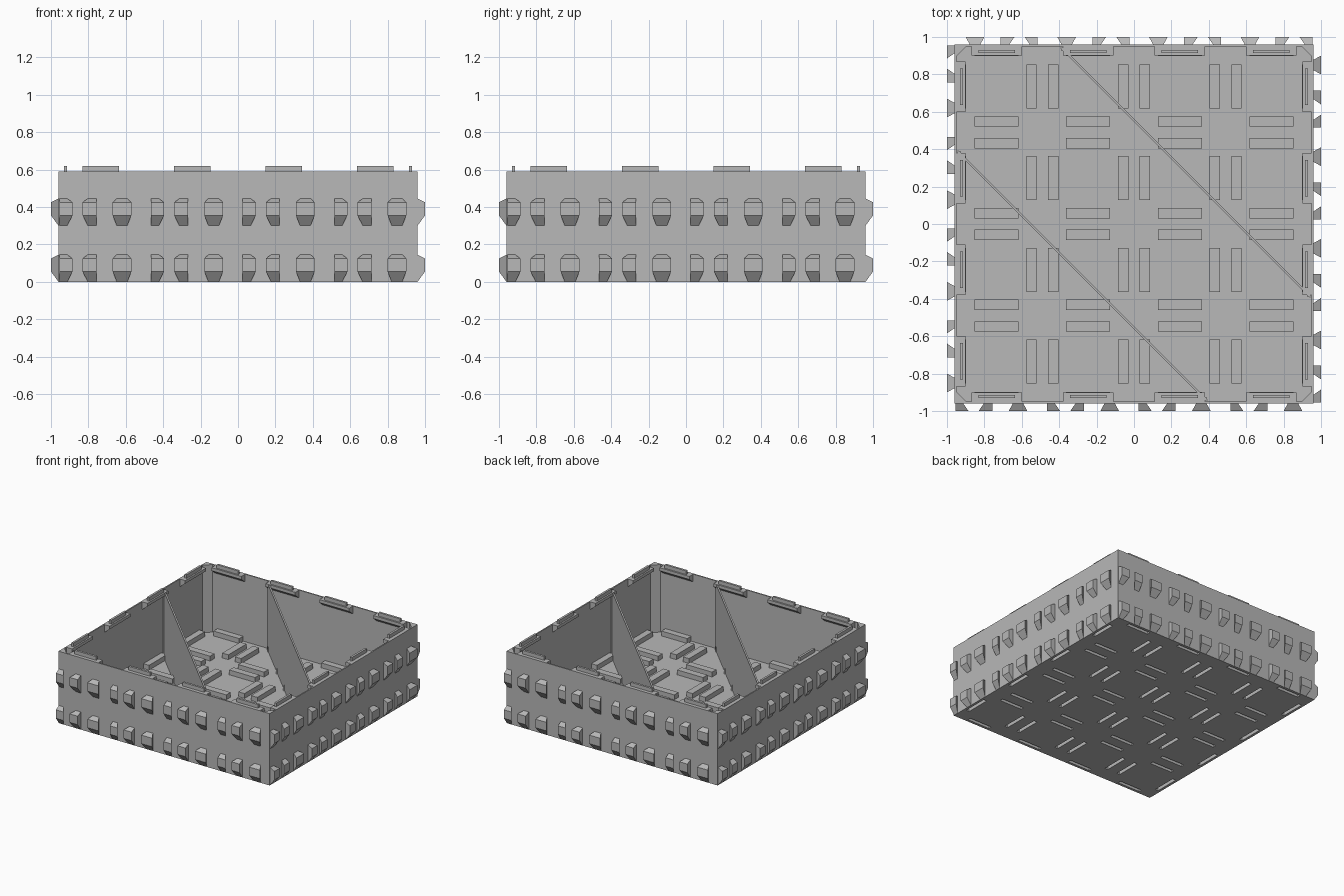
import bpy, bmesh, math
from mathutils import Matrix, Vector

if "Cube" in bpy.data.objects:
    bpy.data.objects.remove(bpy.data.objects["Cube"], do_unlink=True)

OUT, INN = 0.96, 0.945        # outer and inner faces of the walls
RIM, FLOOR = 0.59, 0.035
PITCH = 0.49
CENTRES = [(i - 1.5) * PITCH for i in range(4)]

grey = bpy.data.materials.new("mid_grey")
grey.use_nodes = True
grey.diffuse_color = (0.48, 0.48, 0.48, 1)
grey.node_tree.nodes["Principled BSDF"].inputs["Base Color"].default_value = (0.48, 0.48, 0.48, 1)


def finish(bm, name):
    bmesh.ops.recalc_face_normals(bm, faces=bm.faces)
    mesh = bpy.data.meshes.new(name)
    bm.to_mesh(mesh)
    bm.free()
    mesh.materials.append(grey)
    obj = bpy.data.objects.new(name, mesh)
    bpy.context.collection.objects.link(obj)
    return obj


def loft(bm, lower, upper):
    """Closed solid between two matching loops."""
    a = [bm.verts.new(p) for p in lower]
    b = [bm.verts.new(p) for p in upper]
    bm.faces.new(a)
    bm.faces.new(b)
    n = len(a)
    for i in range(n):
        j = (i + 1) % n
        bm.faces.new((a[i], a[j], b[j], b[i]))


def rect(x0, x1, y0, y1, z):
    return [(x0, y0, z), (x1, y0, z), (x1, y1, z), (x0, y1, z)]


def box(bm, cx, cy, sx, sy, z0, z1):
    r = (cx - sx / 2, cx + sx / 2, cy - sy / 2, cy + sy / 2)
    loft(bm, rect(*r, z0), rect(*r, z1))


def four_sides(bm):
    """Repeat the front side's geometry around the other three sides."""
    base = bm.verts[:] + bm.edges[:] + bm.faces[:]
    for k in (1, 2, 3):
        copy = bmesh.ops.duplicate(bm, geom=base)["geom"]
        verts = [v for v in copy if isinstance(v, bmesh.types.BMVert)]
        bmesh.ops.rotate(bm, verts=verts, cent=(0, 0, 0),
                         matrix=Matrix.Rotation(k * math.pi / 2, 3, 'Z'))


def slot_grid(name, length, width, z0, z1, edge_y):
    """Boxes in pairs beside each grid line, plus a row along every wall."""
    bm = bmesh.new()
    for c in CENTRES:
        box(bm, c, -edge_y, length, width, z0, z1)
    four_sides(bm)
    for line in (-PITCH, 0, PITCH):
        for side in (-0.058, 0.058):
            for c in CENTRES:
                box(bm, c, line + side, length, width, z0, z1)
                box(bm, line + side, c, width, length, z0, z1)
    return finish(bm, name)


def cut(obj, cutter):
    mod = obj.modifiers.new("slots", 'BOOLEAN')
    mod.operation, mod.solver, mod.object = 'DIFFERENCE', 'EXACT', cutter
    bpy.ops.object.select_all(action='DESELECT')
    bpy.context.view_layer.objects.active = obj
    obj.select_set(True)
    bpy.ops.object.modifier_apply(modifier=mod.name)


# Open tray
bm = bmesh.new()
box(bm, 0, 0, 2 * OUT, 2 * OUT, 0, RIM)
bmesh.ops.recalc_face_normals(bm, faces=bm.faces)
top = [f for f in bm.faces if f.normal.z > 0.9]
bmesh.ops.inset_region(bm, faces=top, thickness=OUT - INN)
hole = bmesh.ops.extrude_face_region(bm, geom=top)
bmesh.ops.delete(bm, geom=top, context='FACES')
bmesh.ops.translate(bm, vec=(0, 0, FLOOR - RIM),
                    verts=[v for v in hole["geom"] if isinstance(v, bmesh.types.BMVert)])
tray = finish(bm, "tray")

# Slot covers on the floor, with slots open to the underside
covers = slot_grid("slot_covers", 0.235, 0.056, FLOOR, 0.075, 0.926)
cutter = slot_grid("slot_cutter", 0.205, 0.028, -0.05, 0.06, 0.925)
cutter.hide_render = True
cut(tray, cutter)
cut(covers, cutter)
bpy.data.objects.remove(cutter, do_unlink=True)

# Rim ledges, sloping back to the wall below
bm = bmesh.new()
for c in CENTRES:
    x0, x1 = c - 0.135, c + 0.135
    loft(bm, rect(x0, x1, -0.95, -0.943, 0.53), rect(x0, x1, -0.95, -0.9, 0.565))
    loft(bm, rect(x0, x1, -0.95, -0.9, 0.565), rect(x0, x1, -0.95, -0.9, RIM))
bmesh.ops.remove_doubles(bm, verts=bm.verts, dist=0.0001)
inner = [f for f in bm.faces if all(abs(v.co.z - 0.565) < 0.001 for v in f.verts)]
bmesh.ops.delete(bm, geom=inner, context='FACES_ONLY')
four_sides(bm)
finish(bm, "rim_ledges")

# Stacking tabs
bm = bmesh.new()
for c in CENTRES:
    box(bm, c, -0.922, 0.195, 0.018, RIM - 0.01, 0.62)
four_sides(bm)
finish(bm, "stacking_tabs")

# Corner posts
bm = bmesh.new()
tri = [(-0.95, -0.95), (-0.895, -0.95), (-0.95, -0.895)]
loft(bm, [(x, y, FLOOR) for x, y in tri], [(x, y, RIM) for x, y in tri])
four_sides(bm)
finish(bm, "corner_posts")

# Dovetail teeth: straight right flank, straight left flank, or both flared
bm = bmesh.new()
TEETH = [(-0.22, 0.07, 0, 0.028), (-0.096, 0.074, 0.028, 0), (0.065, 0.1, 0.022, 0.022)]
for c in CENTRES:
    for z in (0, 0.3):
        for start, width, left, right in TEETH:
            x0 = c + start
            x1 = x0 + width
            face = [(x0, z + 0.055), (x1, z + 0.055), (x1, z + 0.125), (x0, z + 0.125)]
            root = [(x0 + left, z), (x1 - right, z), (x1 - right, z + 0.145), (x0 + left, z + 0.145)]
            loft(bm, [(x, -OUT, h) for x, h in root], [(x, -1, h) for x, h in face])
four_sides(bm)
finish(bm, "dovetail_teeth")

# Diagonal partitions with a small round post at each end
for side, name in ((1, "back_partition"), (-1, "front_partition")):
    bm = bmesh.new()
    a = Vector((-0.39 * side, 0.945 * side, 0))
    b = Vector((0.945 * side, -0.39 * side, 0))
    n = Vector((0.0045, 0.0045, 0))
    loop = [a - n, b - n, b + n, a + n]
    loft(bm, [p + Vector((0, 0, FLOOR)) for p in loop], [p + Vector((0, 0, 0.585)) for p in loop])
    for t in (0.008, 0.992):
        p = a.lerp(b, t)
        ring = [(p.x + 0.011 * math.cos(k * math.pi / 6), p.y + 0.011 * math.sin(k * math.pi / 6))
                for k in range(12)]
        loft(bm, [(x, y, FLOOR) for x, y in ring], [(x, y, 0.587) for x, y in ring])
    finish(bm, name)
